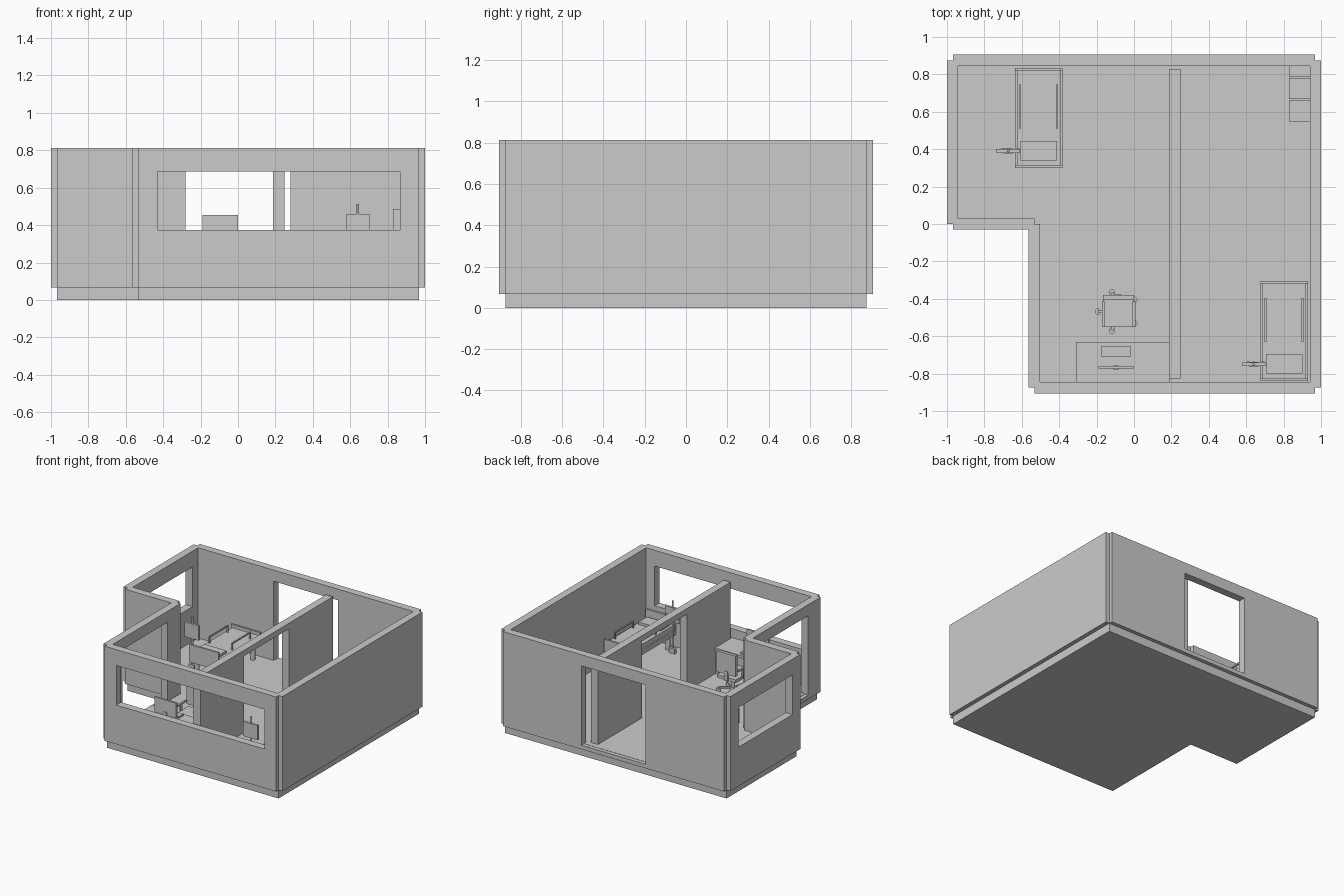
import bpy, bmesh, math
from mathutils import Vector

if "Cube" in bpy.data.objects:
    bpy.data.objects.remove(bpy.data.objects["Cube"])

GREY = bpy.data.materials.new("light_grey")
GREY.diffuse_color = (0.6, 0.6, 0.6, 1)
GREY.use_nodes = True
GREY.node_tree.nodes["Principled BSDF"].inputs["Base Color"].default_value = GREY.diffuse_color


def finish(name, bm):
    bmesh.ops.recalc_face_normals(bm, faces=bm.faces)
    me = bpy.data.meshes.new(name)
    bm.to_mesh(me)
    bm.free()
    me.materials.append(GREY)
    ob = bpy.data.objects.new(name, me)
    bpy.context.collection.objects.link(ob)
    return ob


def box(name, x0, x1, y0, y1, z0, z1):
    bm = bmesh.new()
    bmesh.ops.create_cube(bm, size=1)
    for v in bm.verts:
        v.co = Vector(((x0 + x1) / 2 + v.co.x * (x1 - x0),
                       (y0 + y1) / 2 + v.co.y * (y1 - y0),
                       (z0 + z1) / 2 + v.co.z * (z1 - z0)))
    return finish(name, bm)


def cyl(name, x, y, z0, z1, r, n=16):
    bm = bmesh.new()
    bmesh.ops.create_cone(bm, cap_ends=True, segments=n, radius1=r, radius2=r, depth=z1 - z0)
    bmesh.ops.translate(bm, verts=bm.verts, vec=(x, y, (z0 + z1) / 2))
    return finish(name, bm)


def wall(name, axis, a, b, mid, thick, z0, z1, hole=None):
    """Wall running along an axis, with one optional rectangular opening (u0, u1, v0, v1)."""
    us, zs = [a, b], [z0, z1]
    if hole:
        us, zs = [a, hole[0], hole[1], b], [z0, hole[2], hole[3], z1]
    bm = bmesh.new()
    lo = mid - thick / 2
    grid = [[bm.verts.new((u, lo, z) if axis == "x" else (lo, u, z)) for z in zs] for u in us]
    for i in range(len(us) - 1):
        for j in range(len(zs) - 1):
            if hole and i == 1 and j == 1:
                continue
            bm.faces.new((grid[i][j], grid[i + 1][j], grid[i + 1][j + 1], grid[i][j + 1]))
    ext = bmesh.ops.extrude_face_region(bm, geom=bm.faces[:], use_keep_orig=True)
    move = (0, thick, 0) if axis == "x" else (thick, 0, 0)
    bmesh.ops.translate(bm, vec=move,
                        verts=[g for g in ext["geom"] if isinstance(g, bmesh.types.BMVert)])
    return finish(name, bm)


# Floor slab, L shaped
F = 0.10
X, Y, NX = 0.967, 0.875, -0.533
bm = bmesh.new()
outline = [(-X, 0), (NX, 0), (NX, -Y), (X, -Y), (X, Y), (-X, Y)]
face = bm.faces.new([bm.verts.new((x, y, 0)) for x, y in outline])
ext = bmesh.ops.extrude_face_region(bm, geom=[face], use_keep_orig=True)
bmesh.ops.translate(bm, vec=(0, 0, F),
                    verts=[g for g in ext["geom"] if isinstance(g, bmesh.types.BMVert)])
finish("floor_slab", bm)

# Outer walls with windows and doors, and the inner partition
T, W0, W1 = 0.06, 0.066, 0.813
WIN, DOOR = (0.375, 0.688), (0.098, 0.725)
wall("back_wall", "x", -X, X, Y, T, W0, W1, (-0.28, 0.28, *DOOR))
wall("front_wall", "x", NX, X, -Y, T, W0, W1, (-0.43, 0.865, *WIN))
wall("right_wall", "y", -Y, Y, X + 0.003, T, W0, W1)
wall("left_wall", "y", 0, Y, -X - 0.003, T, W0, W1, (0.10, 0.775, *WIN))
wall("porch_wall", "x", -X, NX, 0, T, W0, W1)
wall("entrance_wall", "y", -Y, 0, NX, T, W0, W1, (-0.72, -0.16, *DOOR))
wall("partition", "y", -0.825, 0.83, 0.218, T, W0, 0.75, (-0.28, 0.28, 0.098, 0.705))


# Hospital beds, each with a monitor stand
def bed(p, ox, oy):
    def b(name, x0, x1, y0, y1, z0, z1):
        return box(p + name, ox + x0, ox + x1, oy + y0, oy + y1, z0, z1)
    b("bed_frame", 0, 0.255, 0, 0.535, 0.20, 0.235)
    b("mattress", 0.011, 0.243, 0.015, 0.52, 0.235, 0.275)
    b("pillow", 0.03, 0.225, 0.04, 0.145, 0.275, 0.295)
    b("headboard", 0, 0.255, 0, 0.015, 0.20, 0.34)
    b("footboard", 0, 0.255, 0.52, 0.535, 0.20, 0.30)
    for i, x in enumerate((0.028, 0.225)):
        for j, y in enumerate((0.21, 0.435)):
            b(f"rail_post_{i}{j}", x - 0.005, x + 0.005, y, y + 0.01, 0.23, 0.32)
        b(f"rail_bar_{i}", x - 0.005, x + 0.005, 0.21, 0.445, 0.32, 0.33)
        for j, y in enumerate((0.06, 0.475)):
            cyl(f"{p}leg_{i}{j}", ox + x, oy + y, F, 0.20, 0.018, 12)
    # Monitor on a pole
    b("monitor_box", -0.098, 0.027, 0.08, 0.10, 0.345, 0.46)
    cyl(p + "stand_pole", ox - 0.035, oy + 0.09, F, 0.512, 0.007, 12)
    b("stand_base", -0.06, -0.01, 0.078, 0.103, F, 0.14)
    for i, x in enumerate((-0.065, -0.035, 0.015)):
        b(f"knob_{i}", x - 0.006, x + 0.006, 0.10, 0.106, 0.39, 0.402)


bed("ward_", -0.637, 0.30)
bed("room_", 0.676, -0.84)

# Three lockers along the right wall
for i, (y0, y1) in enumerate(((0.547, 0.66), (0.667, 0.78), (0.787, 0.86))):
    box(f"locker_{i}", 0.83, 0.945, y0, y1, F, 0.485)

# Desk with screen and keyboard
box("desk_top", -0.31, 0.19, -0.847, -0.63, 0.285, 0.305)
for i, x in enumerate((-0.31, 0.165)):
    box(f"desk_side_{i}", x, x + 0.02, -0.847, -0.635, F, 0.285)
box("keyboard", -0.175, -0.02, -0.712, -0.652, 0.305, 0.32)
box("screen", -0.19, 0.0, -0.772, -0.758, 0.335, 0.455)
box("screen_stand", -0.11, -0.08, -0.777, -0.757, 0.305, 0.36)

# Office chair with five wheeled feet
cx, cy = -0.085, -0.468
box("chair_seat", -0.165, 0.0, -0.55, -0.385, 0.215, 0.24)
box("chair_back", -0.165, 0.0, -0.405, -0.38, 0.265, 0.43)
box("back_support", cx - 0.015, cx + 0.015, -0.39, -0.375, 0.215, 0.29)
for i, x in enumerate((-0.17, -0.007)):
    box(f"armrest_{i}", x, x + 0.014, -0.55, -0.415, 0.29, 0.302)
    box(f"armrest_post_{i}", x + 0.002, x + 0.012, -0.49, -0.47, 0.225, 0.29)
cyl("chair_column", cx, cy, 0.12, 0.215, 0.014, 12)
for i in range(5):
    a = math.radians(36 + 72 * i)
    cyl(f"chair_wheel_{i}", cx + 0.107 * math.cos(a), cy + 0.107 * math.sin(a), F, 0.125, 0.017, 12)
    arm = box(f"chair_foot_{i}", 0, 0.107, -0.008, 0.008, 0.12, 0.135)
    arm.location = (cx, cy, 0)
    arm.rotation_euler = (0, 0, a)
